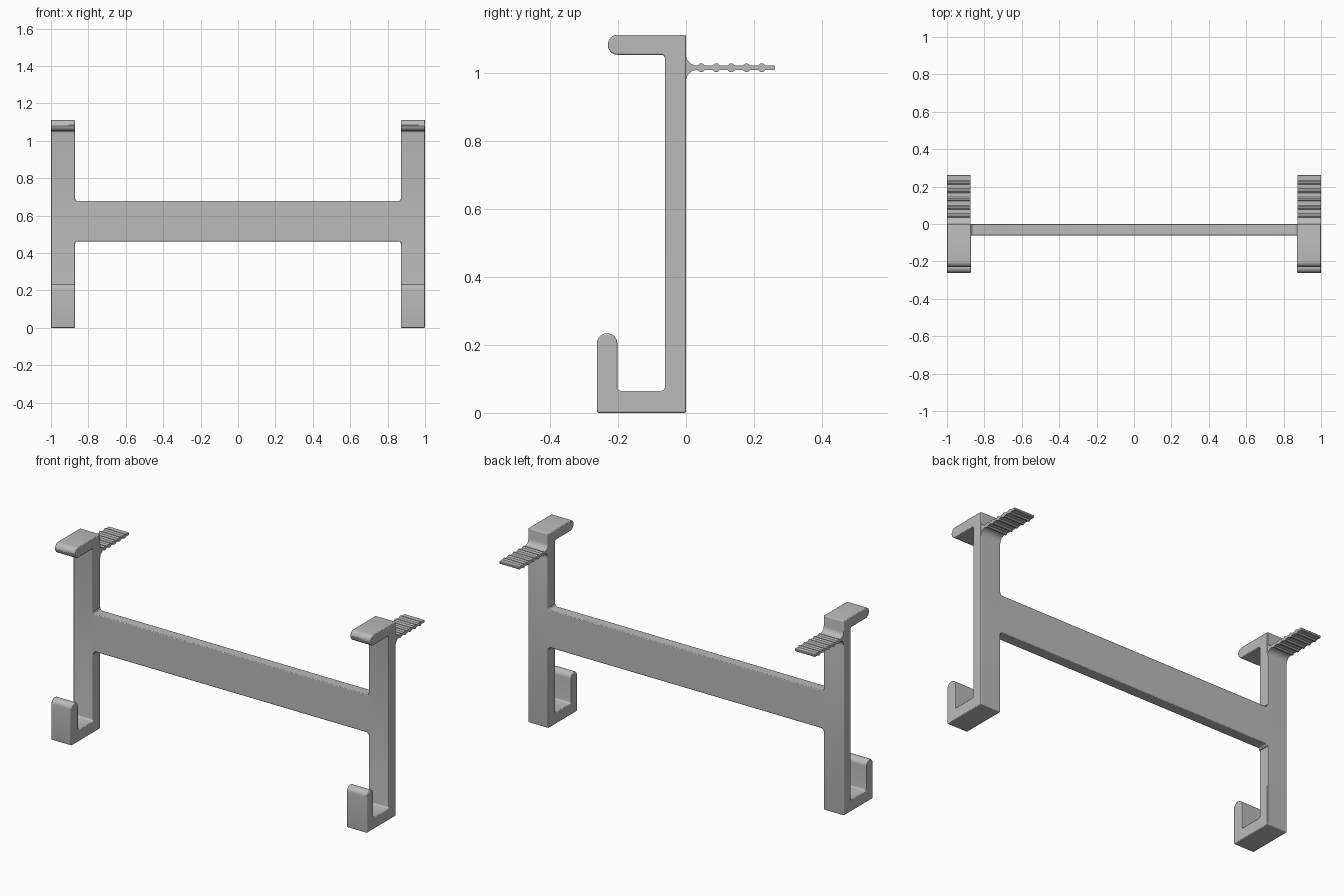
import bpy, bmesh, math
from mathutils import Vector

cube = bpy.data.objects.get("Cube")
if cube:
    bpy.data.objects.remove(cube, do_unlink=True)

grey = bpy.data.materials.new("grey plastic")
grey.use_nodes = True
grey.diffuse_color = (0.5, 0.5, 0.5, 1)
grey.node_tree.nodes["Principled BSDF"].inputs["Base Color"].default_value = (0.5, 0.5, 0.5, 1)


def rounded(corners):
    """Outline from (u, v, radius) corners, each rounded by an arc."""
    out = []
    n = len(corners)
    for i, (u, v, r) in enumerate(corners):
        p = Vector((u, v))
        if r == 0:
            out.append(p)
            continue
        a = (Vector(corners[i - 1][:2]) - p).normalized()
        b = (Vector(corners[(i + 1) % n][:2]) - p).normalized()
        centre = p + (a + b) * r
        steps = 10 if r > 0.02 else 4
        for k in range(steps + 1):
            t = k / steps * math.pi / 2
            out.append(centre - b * r * math.cos(t) - a * r * math.sin(t))
    return out


def extrude(name, outline, low, high, place, bevel=0):
    """Solid from an outline swept between two depths."""
    bm = bmesh.new()
    face = bm.faces.new([bm.verts.new(place(p[0], p[1], low)) for p in outline])
    step = Vector(place(0, 0, high)) - Vector(place(0, 0, low))
    swept = bmesh.ops.extrude_face_region(bm, geom=[face], use_keep_orig=True)
    moved = [g for g in swept["geom"] if isinstance(g, bmesh.types.BMVert)]
    bmesh.ops.translate(bm, verts=moved, vec=step)
    bmesh.ops.recalc_face_normals(bm, faces=bm.faces)
    mesh = bpy.data.meshes.new(name)
    bm.to_mesh(mesh)
    bm.free()
    mesh.materials.append(grey)
    obj = bpy.data.objects.new(name, mesh)
    bpy.context.collection.objects.link(obj)
    bpy.ops.object.select_all(action="DESELECT")
    obj.select_set(True)
    bpy.context.view_layer.objects.active = obj
    bpy.ops.object.shade_smooth_by_angle(angle=math.radians(35))
    if bevel:
        mod = obj.modifiers.new("soft edges", "BEVEL")
        mod.width = bevel
        mod.segments = 2
        mod.limit_method = "ANGLE"
        mod.angle_limit = math.radians(40)
        mod.use_clamp_overlap = False
    return obj


def side_plane(u, v, w):
    return (w, u, v)


def front_plane(u, v, w):
    return (u, w, v)


# Post with lower hook and upper lip
post = rounded([
    (0, 0.003, 0.005), (0, 1.112, 0.005),
    (-0.23, 1.112, 0.0295), (-0.23, 1.053, 0.0295),
    (-0.062, 1.053, 0.01), (-0.062, 0.065, 0.01),
    (-0.202, 0.065, 0.01), (-0.202, 0.234, 0.0295),
    (-0.262, 0.234, 0.0295), (-0.262, 0.003, 0.005)])
for p in post:
    p.y = (p.y - 0.003) if p.y < 0.02 else p.y

# Ridged tongue: flared root, then evenly spaced ridges
mid, pitch, length = 1.015, 0.0445, 0.262
upper = [(-0.01, 0.042)]
for k in range(9):
    t = k / 8 * math.pi / 2
    upper.append((0.032 * (1 - math.cos(t)), 0.039 - 0.032 * math.sin(t)))
for k in range(1, 6):
    for offset, half in ((-0.011, 0.0065), (-0.004, 0.0125), (0.004, 0.0125), (0.011, 0.0065)):
        upper.append((k * pitch + offset, half))
upper += [(length - 0.012, 0.0065), (length - 0.007, 0.0075), (length - 0.002, 0.0065), (length, 0.004)]
tongue = [(y, mid + h) for y, h in upper] + [(y, mid - h) for y, h in reversed(upper)]

for side, low, high in (("left", 0.872, 1.0), ("right", -1.0, -0.872)):
    extrude(side + "_post_with_hooks", post, low, high, side_plane, 0.004)
    extrude(side + "_ridged_tongue", tongue, low + 0.001, high - 0.001, side_plane)

# Crossbar with small fillets where it meets the posts
end, neck, bottom, top = 0.89, 0.87, 0.463, 0.678
bar = rounded([
    (-end, bottom - 0.015, 0), (-neck, bottom - 0.015, 0), (-neck, bottom, 0.012),
    (neck, bottom, 0.012), (neck, bottom - 0.015, 0), (end, bottom - 0.015, 0),
    (end, top + 0.015, 0), (neck, top + 0.015, 0), (neck, top, 0.012),
    (-neck, top, 0.012), (-neck, top + 0.015, 0), (-end, top + 0.015, 0)])
extrude("crossbar", bar, -0.062, 0, front_plane, 0.004)
